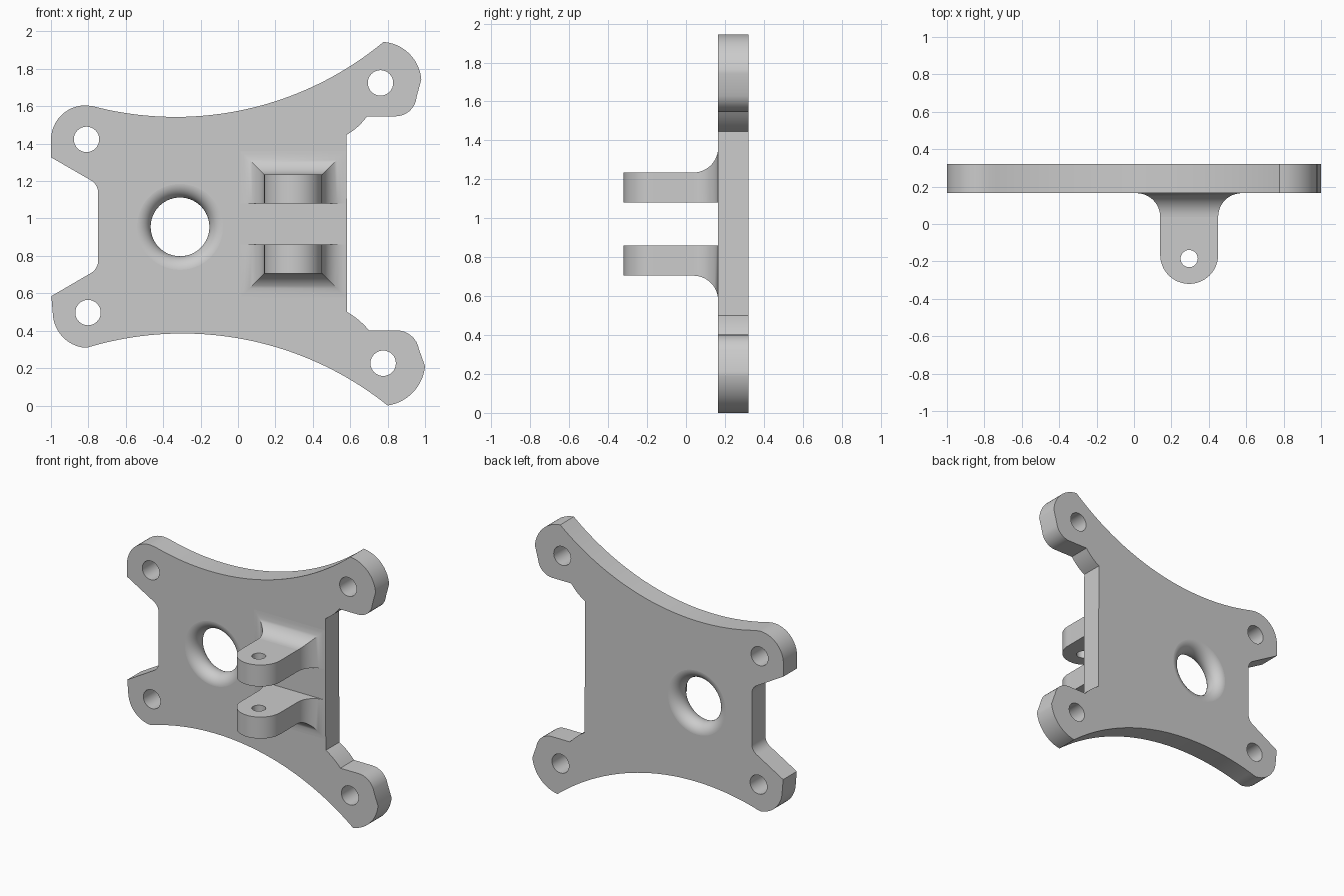
import bpy, bmesh
from math import sin, cos, pi, atan2, sqrt, radians
from mathutils import Vector

if "Cube" in bpy.data.objects:
    bpy.data.objects.remove(bpy.data.objects["Cube"])

FRONT, BACK = 0.165, 0.32          # plate faces along y
MID_Y, HALF_T = (FRONT + BACK) / 2, (BACK - FRONT) / 2
LUG_X, LUG_R, LUG_MID_Z = 0.295, 0.155, 0.97


def arc(a, m, b, n):
    """Points on the circular arc from a through m to b."""
    (ax, az), (mx, mz), (bx, bz) = a, m, b
    d = 2 * (ax * (mz - bz) + mx * (bz - az) + bx * (az - mz))
    sa, sm, sb = ax * ax + az * az, mx * mx + mz * mz, bx * bx + bz * bz
    cx = (sa * (mz - bz) + sm * (bz - az) + sb * (az - mz)) / d
    cz = (sa * (bx - mx) + sm * (ax - bx) + sb * (mx - ax)) / d
    r = sqrt((ax - cx) ** 2 + (az - cz) ** 2)
    t0, tm, t1 = (atan2(z - cz, x - cx) for x, z in (a, m, b))
    sweep = (t1 - t0) % (2 * pi)
    if (tm - t0) % (2 * pi) > sweep:
        sweep -= 2 * pi
    return [(cx + r * cos(t0 + sweep * i / n), cz + r * sin(t0 + sweep * i / n))
            for i in range(n + 1)]


def make(name, bm):
    bmesh.ops.remove_doubles(bm, verts=bm.verts, dist=1e-5)
    bmesh.ops.recalc_face_normals(bm, faces=bm.faces)
    me = bpy.data.meshes.new(name)
    bm.to_mesh(me)
    bm.free()
    ob = bpy.data.objects.new(name, me)
    bpy.context.collection.objects.link(ob)
    return ob


def loft(name, rings):
    """Closed solid through a list of equal-length point rings."""
    bm = bmesh.new()
    rows = [[bm.verts.new(p) for p in ring] for ring in rings]
    n = len(rows[0])
    for r0, r1 in zip(rows, rows[1:]):
        for i in range(n):
            j = (i + 1) % n
            bm.faces.new((r0[i], r0[j], r1[j], r1[i]))
    bm.faces.new(rows[0])
    bm.faces.new(rows[-1])
    return make(name, bm)


def revolve(centre, axis, profile, n):
    """Cutter: (radius, offset along axis) profile turned about y or z."""
    c = Vector(centre)
    rings = []
    for r, h in profile:
        ring = []
        for i in range(n):
            u, v = r * cos(2 * pi * i / n), r * sin(2 * pi * i / n)
            ring.append(c + Vector((u, h, v) if axis == 'y' else (u, v, h)))
        rings.append(ring)
    return loft("hole_cutter", rings)


def cut(ob, cutter):
    mod = ob.modifiers.new("hole", 'BOOLEAN')
    mod.operation, mod.solver, mod.object = 'DIFFERENCE', 'EXACT', cutter
    cutter.hide_render = True
    bpy.context.view_layer.objects.active = ob
    bpy.ops.object.modifier_apply(modifier=mod.name)
    bpy.data.objects.remove(cutter)


def smooth(ob):
    bpy.ops.object.select_all(action='DESELECT')
    ob.select_set(True)
    bpy.context.view_layer.objects.active = ob
    bpy.ops.object.shade_smooth_by_angle(angle=radians(30))
    for p in ob.data.polygons:      # keep big planar faces flat
        if max(abs(c) for c in p.normal) > 0.9999 and len(p.vertices) > 4:
            p.use_smooth = False


# plate outline in x, z, clockwise from the upper left pad
outline = (
    [(-1, 1.327)]
    + arc((-1, 1.42), (-0.946, 1.551), (-0.815, 1.605), 12)
    + arc((-0.775, 1.60), (-0.34, 1.543), (0.778, 1.944), 40)
    + arc((0.778, 1.944), (0.917, 1.88), (0.98, 1.743), 14)
    + arc((0.955, 1.65), (0.92, 1.577), (0.837, 1.546), 8)
    + arc((0.69, 1.546), (0.642, 1.492), (0.58, 1.447), 6)
    + arc((0.584, 0.5), (0.644, 0.458), (0.70, 0.402), 6)
    + arc((0.845, 0.402), (0.935, 0.365), (0.968, 0.3), 8)
    + arc((1.0, 0.21), (0.94, 0.075), (0.80, 0.0), 14)
    + arc((0.80, 0.0), (-0.29, 0.385), (-0.805, 0.31), 40)
    + arc((-0.82, 0.309), (-0.936, 0.365), (-0.99, 0.49), 12)
    + [(-0.998, 0.585)]
    + arc((-0.79, 0.706), (-0.760, 0.733), (-0.748, 0.772), 6)
    + arc((-0.748, 1.14), (-0.760, 1.179), (-0.79, 1.206), 6)
)
plate = loft("mounting_plate", [[(x, y, z) for x, z in outline] for y in (FRONT, BACK)])

# bolt holes in the four pads
for x, z in ((-0.81, 1.423), (-0.802, 0.497), (0.762, 1.725), (0.776, 0.226)):
    cut(plate, revolve((x, MID_Y, z), 'y', [(0.068, -0.2), (0.068, 0.2)], 32))

# large hole with a fully rounded rim
R = HALF_T + 0.0004
rim = [(0.157 + R * (1 - cos(t)), R * sin(t))
       for t in (pi * (i / 20 - 0.5) for i in range(21))]
rim = [(rim[0][0], -0.15)] + rim + [(rim[-1][0], 0.15)]
cut(plate, revolve((-0.31, MID_Y, 0.955), 'y', rim, 56))
smooth(plate)

# hinge lugs: sections of (y, half width, outward flare), root to rounded tip
F = 0.127
sections = [(FRONT + 0.03, LUG_R + F, F)]
for i in range(13):
    t = pi / 2 * i / 12
    f = F * (1 - sin(t))
    sections.append((FRONT - F * (1 - cos(t)), LUG_R + f, f))
for i in range(17):
    t = pi / 2 * i / 16
    sections.append((-0.165 - LUG_R * sin(t), LUG_R * cos(t), 0))

for name, s in (("upper_lug", 1), ("lower_lug", -1)):
    rings = []
    for y, w, f in sections:
        zi, zo = LUG_MID_Z + s * 0.11, LUG_MID_Z + s * (0.265 + f)
        w = max(w, 0.001)
        rings.append([(LUG_X - w, y, zi), (LUG_X + w, y, zi),
                      (LUG_X + w, y, zo), (LUG_X - w, y, zo)])
    lug = loft(name, rings)
    cut(lug, revolve((LUG_X, -0.185, LUG_MID_Z + s * 0.19), 'z',
                     [(0.046, -0.2), (0.046, 0.2)], 28))
    smooth(lug)
